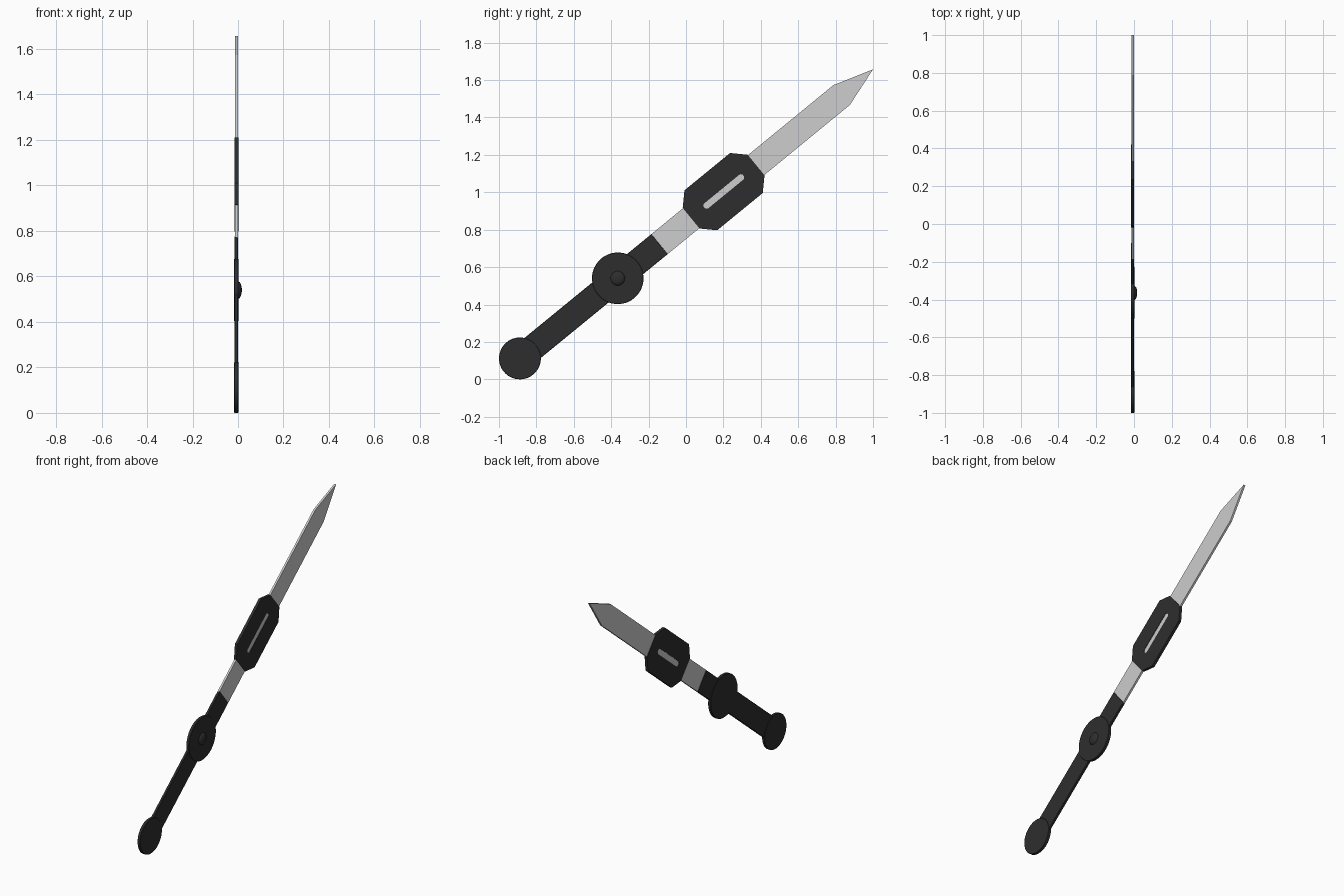
import bpy, bmesh, math
from mathutils import Vector

if "Cube" in bpy.data.objects:
    bpy.data.objects.remove(bpy.data.objects["Cube"])

# Local frame: s runs from the pommel to the tip, t runs across the blade
ANGLE = math.radians(39.3)
U = Vector((0, math.cos(ANGLE), math.sin(ANGLE)))
V = Vector((0, -math.sin(ANGLE), math.cos(ANGLE)))
ORIGIN = Vector((-0.0075, -0.888, 0.112))
GUARD_S = 0.676


def material(name, rgb):
    m = bpy.data.materials.new(name)
    m.diffuse_color = (*rgb, 1)
    m.use_nodes = True
    m.node_tree.nodes["Principled BSDF"].inputs["Base Color"].default_value = m.diffuse_color
    return m


dark = material("dark grip", (0.027, 0.027, 0.027))
steel = material("light steel", (0.61, 0.61, 0.61))


def finish(name, bm, mat):
    bmesh.ops.recalc_face_normals(bm, faces=bm.faces)
    me = bpy.data.meshes.new(name)
    bm.to_mesh(me)
    bm.free()
    ob = bpy.data.objects.new(name, me)
    bpy.context.collection.objects.link(ob)
    me.materials.append(mat)
    return ob


def plate(name, outline, half, mat, bevel=0):
    """Flat part: outline of (s, t) points, thickness along x."""
    bm = bmesh.new()
    face = bm.faces.new([bm.verts.new(ORIGIN + U * s + V * t - Vector((half, 0, 0)))
                         for s, t in outline])
    ext = bmesh.ops.extrude_face_region(bm, geom=[face])["geom"]
    bmesh.ops.translate(bm, vec=(2 * half, 0, 0),
                        verts=[g for g in ext if isinstance(g, bmesh.types.BMVert)])
    ob = finish(name, bm, mat)
    if bevel:
        b = ob.modifiers.new("soft rim", 'BEVEL')
        b.width, b.segments = bevel, 1
        b.limit_method, b.angle_limit = 'ANGLE', math.radians(40)
    return ob


def circle(s, r, n=40):
    return [(s + r * math.cos(2 * math.pi * i / n), r * math.sin(2 * math.pi * i / n))
            for i in range(n)]


def octagon(s0, s1, w, c):
    """Rectangle with its corners cut off by c."""
    return [(s0, -w + c), (s0 + c, -w), (s1 - c, -w), (s1, -w + c),
            (s1, w - c), (s1 - c, w), (s0 + c, w), (s0, w - c)]


# Blade with pointed end
plate("blade", [(0.955, -0.069), (2.223, -0.069), (2.44, 0), (2.223, 0.069), (0.955, 0.069)],
      0.0065, steel)

# Grip and round parts
plate("grip", [(0, -0.069), (0.965, -0.069), (0.965, 0.069), (0, 0.069)], 0.008, dark, 0.002)
plate("pommel", circle(0, 0.112), 0.0097, dark, 0.002)
plate("guard_disc", circle(GUARD_S, 0.138), 0.0097, dark, 0.002)

# Collar plate with a slot that shows the blade
collar = plate("collar", octagon(1.183, 1.632, 0.138, 0.067), 0.0088, dark)
cutter = plate("slot_cutter", octagon(1.274, 1.544, 0.017, 0.010), 0.05, dark)
cutter.hide_render = True
cutter.hide_viewport = True
cut = collar.modifiers.new("slot", 'BOOLEAN')
cut.operation, cut.solver, cut.object = 'DIFFERENCE', 'EXACT', cutter

# Domed button on one side of the guard
bm = bmesh.new()
bmesh.ops.create_uvsphere(bm, u_segments=24, v_segments=12, radius=1)
bmesh.ops.scale(bm, vec=(0.0175, 0.039, 0.039), verts=bm.verts)
bmesh.ops.bisect_plane(bm, geom=bm.verts[:] + bm.edges[:] + bm.faces[:],
                       plane_co=(0, 0, 0), plane_no=(1, 0, 0), clear_inner=True)
bmesh.ops.translate(bm, vec=ORIGIN + U * GUARD_S + Vector((0.007, 0, 0)), verts=bm.verts)
button = finish("guard_button", bm, dark)
for p in button.data.polygons:
    p.use_smooth = True
